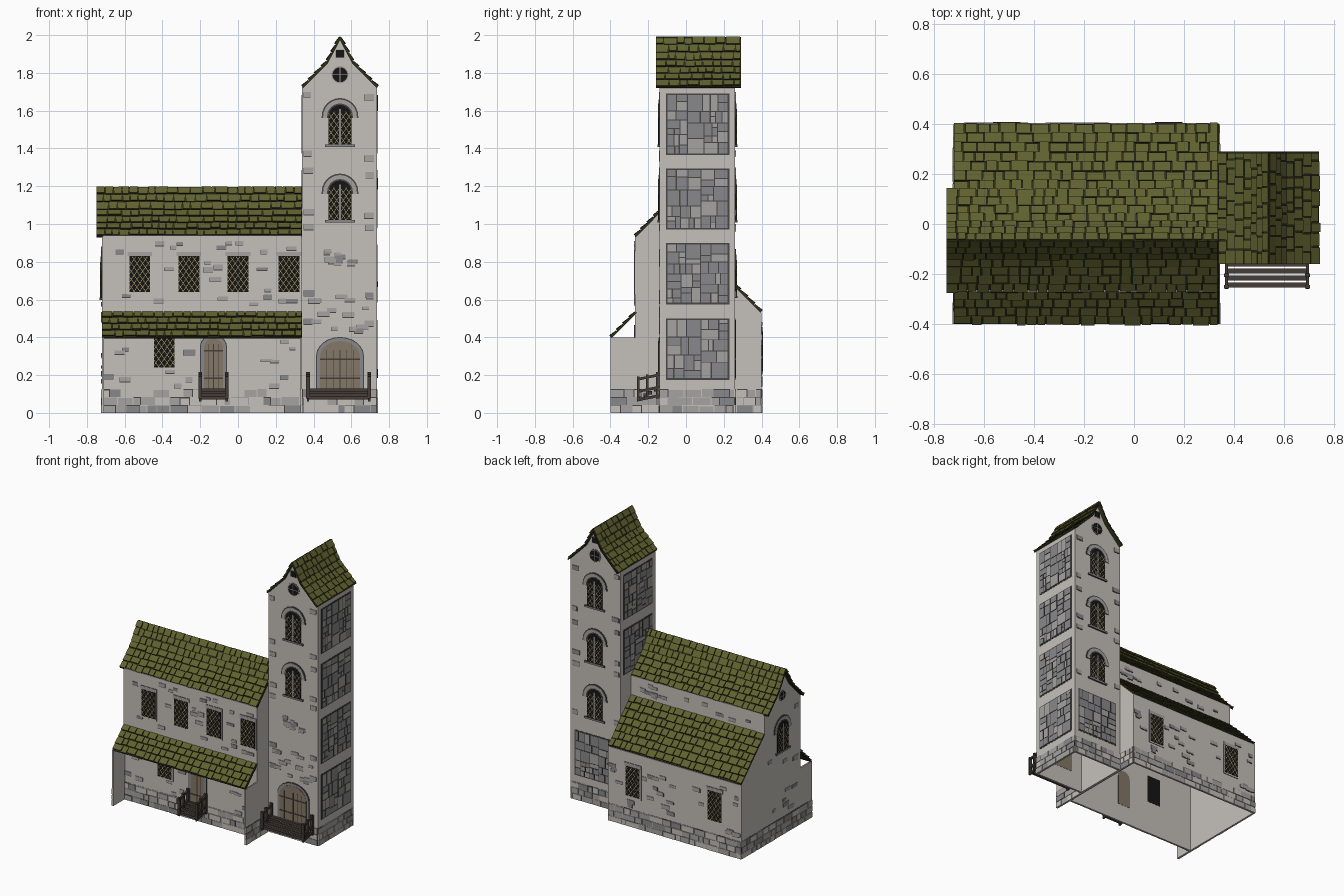
import bpy, bmesh, math, random
from mathutils import Vector

if "Cube" in bpy.data.objects:
    bpy.data.objects.remove(bpy.data.objects["Cube"])
random.seed(7)

# ---- palette (sRGB bytes -> linear) ----
def lin(c):
    c /= 255
    return c / 12.92 if c <= 0.04045 else ((c + 0.055) / 1.055) ** 2.4
PALETTE = {"plaster": (197, 192, 186), "light_stone": (166, 164, 162), "mid_stone": (137, 137, 139),
           "mortar": (72, 71, 70), "moss_tile": (96, 98, 47), "roof_gap": (46, 47, 25),
           "dark_wood": (70, 61, 54), "door_wood": (132, 119, 103), "glass": (22, 21, 20), "lead": (172, 158, 112)}
MATS = {}
for n, c in PALETTE.items():
    MATS[n] = bpy.data.materials.new(n)
    MATS[n].diffuse_color = (*map(lin, c), 1)

parts, openings = {}, {}
THROUGH = -.0115               # panes and doors also show inside the hollow shell

# ---- plate: closed prism from a 2D outline on a surface frame ----
def plate(part, fr, pts, d0, d1, mat, side=None):
    bm, slots = parts.setdefault(part, (bmesh.new(), []))
    for m in (mat, side or mat):
        if m not in slots:
            slots.append(m)
    lo = [bm.verts.new(fr(u, v, d0)) for u, v in pts]
    hi = [bm.verts.new(fr(u, v, d1)) for u, v in pts]
    n = len(pts)
    for f in (bm.faces.new(lo[::-1]), bm.faces.new(hi)):
        f.material_index = slots.index(mat)
    for i in range(n):
        j = (i + 1) % n
        bm.faces.new((lo[i], lo[j], hi[j], hi[i])).material_index = slots.index(side or mat)

def rect(u0, v0, u1, v1):
    return [(u0, v0), (u1, v0), (u1, v1), (u0, v1)]

def arch(c, v0, w, h, rise):
    s = v0 + h - rise
    top = [(c + w / 2 * math.cos(a), s + rise * math.sin(a)) for a in (math.pi * i / 12 for i in range(13))]
    return ([(c - w / 2, v0), (c + w / 2, v0)] if h > rise + 1e-4 else []) + top

def disc(c, v, r, n=16):
    return [(c + r * math.cos(2 * math.pi * i / n), v + r * math.sin(2 * math.pi * i / n)) for i in range(n)]

# frames: u is world x or y, v is z, d is outward
front = lambda y: lambda u, v, d: (u, y - d, v)
back = lambda y: lambda u, v, d: (u, y + d, v)
right = lambda x: lambda u, v, d: (x + d, u, v)
left = lambda x: lambda u, v, d: (x - d, u, v)

# ---- masonry ----
def base_course(fr, u0, u1):
    for r in range(3):
        u, v = u0, r * .042
        while u < u1 - .005:
            w = min(random.uniform(.035, .1), u1 - u)
            top = v + random.uniform(.035, .04)
            plate("stone_base", fr, rect(u, v, u + w, v + .042), 0, .0015, random.choice(["mortar", "light_stone", "plaster"]))
            plate("stone_base", fr, rect(u, v, u + w - .005, top), 0, random.uniform(.003, .006),
                  random.choice(["plaster", "plaster", "light_stone", "light_stone", "mid_stone"]))
            u += w

def stone(fr, u, v, w, h):
    for a, b, c, d in openings.get(fr, []):
        if u < c + .01 and u + w > a - .01 and v < d + .01 and v + h > b - .01:
            return
    plate("wall_stones", fr, rect(u - .002, v - .004, u + w - .002, v + h - .003), 0, .002, "mortar")
    plate("wall_stones", fr, rect(u, v, u + w, v + h), 0, .004, random.choice(["light_stone", "mid_stone", "light_stone"]))

def scatter(fr, u0, u1, v0, v1, n):
    for _ in range(n):
        w, h = random.uniform(.03, .065), random.uniform(.014, .028)
        stone(fr, random.uniform(u0, u1 - w), random.uniform(v0, v1 - h), w, h)

def rubble(fr, u0, v0, u1, v1):
    w, h = u1 - u0, v1 - v0
    if max(w, h) > .095 or (max(w, h) > .06 and random.random() < .45):
        k = random.uniform(.33, .67)
        if w > h:
            rubble(fr, u0, v0, u0 + w * k, v1); rubble(fr, u0 + w * k, v0, u1, v1)
        else:
            rubble(fr, u0, v0, u1, v0 + h * k); rubble(fr, u0, v0 + h * k, u1, v1)
    else:
        plate("rubble_panels", fr, rect(u0 + .002, v0 + .003, u1 - .004, v1 - .002), 0, random.uniform(.003, .005),
              random.choice(["mid_stone", "mid_stone", "light_stone"]), "mortar")

def rubble_panel(fr, u0, v0, u1, v1):
    plate("rubble_panels", fr, rect(u0, v0, u1, v1), 0, .0015, "mortar")
    rubble(fr, u0 + .006, v0 + .006, u1 - .006, v1 - .006)
    openings.setdefault(fr, []).append((u0, v0, u1, v1))

# ---- windows ----
def lattice(fr, u0, v0, u1, v1, d, step=.042, k=1.4):
    w, h = u1 - u0, v1 - v0
    for i in range(1, int((h + k * w) / step) + 1):
        c = i * step - k * w
        a, b = max(0, -c / k), min(w, (h - c) / k)
        if b - a > .006:
            for s in (1, -1):
                m = lambda x: u0 + x if s == 1 else u1 - x
                t = .005
                plate("window_lattice", fr, [(m(a), v0 + k * a + c), (m(b), v0 + k * b + c),
                      (m(b), v0 + k * b + c - t), (m(a), v0 + k * a + c - t)], d, d + .001, "lead")

def square_window(fr, c, v0, h=.20, w=.11):
    openings.setdefault(fr, []).append((c - w / 2, v0, c + w / 2, v0 + h + .02))
    plate("window_frames", fr, rect(c - w / 2 - .01, v0 - .012, c + w / 2 + .01, v0 + h + .025), 0, .004, "plaster", "mortar")
    plate("window_frames", fr, rect(c - w / 2 - .01, v0 + h, c + w / 2 + .01, v0 + h + .022), 0, .005, "light_stone")
    plate("window_panes", fr, rect(c - w / 2, v0, c + w / 2, v0 + h), THROUGH, .0065, "glass")
    lattice(fr, c - w / 2, v0, c + w / 2, v0 + h, .007)

def arched_window(fr, c, v0, w=.12, h=.21):
    openings.setdefault(fr, []).append((c - .095, v0 - .01, c + .095, v0 + h + .035))
    s = v0 + h - w / 2
    for r, d, m in ((.097, .004, "mortar"), (.089, .006, "light_stone"), (.068, .007, "mortar")):
        plate("window_frames", fr, arch(c, s - .01, 2 * r, r + .01, r), 0, d, m)
    plate("window_panes", fr, arch(c, v0, w, h, w / 2), THROUGH, .008, "glass")
    for u0 in (c - w / 2, c + .005):
        lattice(fr, u0, v0, u0 + w / 2 - .005, s + .025, .0083)
    plate("window_frames", fr, rect(c - .005, v0, c + .005, v0 + h - .02), 0, .0095, "mid_stone")
    plate("window_frames", fr, rect(c - .08, v0 - .012, c + .08, v0), 0, .012, "mid_stone", "mortar")

def round_window(fr, c, v, r=.04):
    openings.setdefault(fr, []).append((c - r, v - r, c + r, v + r))
    plate("window_frames", fr, disc(c, v, r + .006), 0, .004, "light_stone", "mortar")
    plate("window_panes", fr, disc(c, v, r), THROUGH, .006, "glass")
    for q in (rect(c - r, v - .002, c + r, v + .002), rect(c - .002, v - r, c + .002, v + r)):
        plate("window_frames", fr, q, 0, .008, "light_stone")

# ---- doors and steps ----
def door(fr, c, v0, w, h, rise, planks):
    openings.setdefault(fr, []).append((c - w / 2 - .02, v0, c + w / 2 + .02, v0 + h + .02))
    plate("door_frames", fr, arch(c, v0, w + .044, h + .022, rise + .02), 0, .004, "mortar")
    plate("door_frames", fr, arch(c, v0, w + .034, h + .017, rise + .016), 0, .006, "mid_stone")
    plate("doors", fr, arch(c, v0, w, h, rise), THROUGH, .0075, "door_wood", "dark_wood")
    for i in range(1, planks):
        u = c - w / 2 + w * i / planks
        t = .003 if i * 2 == planks else .0012
        plate("doors", fr, rect(u - t, v0, u + t, v0 + h - rise * .6), 0, .0085, "dark_wood")
    for v in (v0 + .05, v0 + h - rise - .02):
        plate("doors", fr, rect(c - w / 2, v, c + w / 2, v + .008), 0, .0095, "dark_wood")

def steps(name, u0, u1, wall_y):
    for i in range(4):
        y, z = wall_y - .02 - i * .028, .13 - i * .014
        plate(name, front(y), rect(u0, z - .018, u1, z), -.009, .010, "dark_wood")
    for x in (u0, u1):
        side = right(x)
        for k in (.012, .065, .112):
            y = wall_y - k
            plate(name, side, rect(y - .007, .075, y + .007, .22 - k * .25), -.010, .010, "dark_wood")
        for z in (.085, .13, .195):
            plate(name, side, [(wall_y - .12, z - .025), (wall_y, z), (wall_y, z + .014), (wall_y - .12, z - .011)],
                  -.006, .006, "dark_wood")

# ---- tiled roof slopes ----
def slope(part, axis, lo, hi, prof, rows):
    pts = [Vector(p) for p in prof]
    lens = [(b - a).length for a, b in zip(pts, pts[1:])]
    total = sum(lens)
    def frame(tilt):
        def fr(u, t, d):
            s, i = t * total, 0
            while i < len(lens) - 1 and s > lens[i]:
                s -= lens[i]; i += 1
            dv = (pts[i + 1] - pts[i]).normalized()
            if tilt:
                d *= 1 - .6 * ((t * rows - .01) % 1)
            p = pts[i] + dv * s + Vector((-dv.y, dv.x)) * (d if dv.x > 0 else -d)
            return (u, p.x, p.y) if axis == "x" else (p.x, u, p.y)
        return fr
    t = 0
    for l in lens:
        plate(part, frame(False), rect(lo, t, hi, t + l / total - 1e-5), -.008, 0, "roof_gap")
        t += l / total
    for r in range(rows):
        u = lo
        while u < hi - .002:
            w = random.uniform(.035, .075)
            if hi - u - w < .02:
                w = hi - u
            plate(part, frame(True), rect(u, (r + .04 + random.uniform(0, .18)) / rows, u + w - .005, (r + 1) / rows), 0,
                  random.uniform(.008, .013), "moss_tile", "roof_gap")
            u += w

RY, TX = -.065, .54            # nave ridge y, tower ridge x
for s in (-1, 1):
    slope("nave_roof", "x", -.75, .34, [(RY + s * .205, .935), (RY + s * .078, 1.065), (RY, 1.195)], 7)
    slope("tower_roof", "y", -.16, .29, [(TX + s * .2, 1.725), (TX + s * .07, 1.857), (TX, 1.99)], 7)
slope("porch_roof", "x", -.72, .34, [(-.40, .40), (-.265, .535)], 4)
slope("aisle_roof", "x", -.72, .34, [(.40, .535), (.135, .80)], 7)

# ---- nave walls (open below) ----
nF, nB, nL, nR = front(-.27), back(.40), left(-.72), right(.34)
end = [(-.40, 0), (-.40, .40), (-.27, .40), (-.27, .93), (RY - .078, 1.057), (RY, 1.185), (RY + .078, 1.057),
       (.14, .93), (.14, .785), (.40, .53), (.40, 0)]
plate("nave_end_wall_left", nL, end, -.01, 0, "plaster")
plate("nave_end_wall_right", nR, end, -.01, -.001, "plaster")
plate("nave_front_wall", nF, rect(-.715, 0, .335, .94), -.01, 0, "plaster")
plate("nave_back_wall", nB, rect(-.715, 0, .335, .53), -.01, 0, "plaster")
clerestory = back(.14)
plate("clerestory_wall", clerestory, rect(-.715, .75, .335, .94), -.01, 0, "plaster")

# ---- tower walls ----
tF, tB, tL, tR = front(-.14), back(.26), left(.34), right(.735)
gable = [(.34, 0), (.735, 0), (.735, 1.725), (TX + .07, 1.85), (TX, 1.98), (TX - .07, 1.85), (.34, 1.725)]
for n, fr in (("tower_front_wall", tF), ("tower_back_wall", tB)):
    plate(n, fr, gable, -.01, 0, "plaster")
for n, fr in (("tower_left_wall", tL), ("tower_right_wall", tR)):
    plate(n, fr, rect(-.135, 0, .255, 1.725), -.01, 0, "plaster")

# ---- openings ----
for x in (-.52, -.26, 0, .27):
    square_window(nF, x, .64, .19)
square_window(nF, -.39, .24, .20)
for x in (.14, -.51):
    square_window(nB, x, .22, .21)
arched_window(nL, RY, .61)
round_window(nL, RY, 1.0, .03)
for fr, levels in ((tF, (1.42, 1.02)), (tB, (1.42, 1.02, .62))):
    for z in levels:
        arched_window(fr, TX, z)
    round_window(fr, TX, 1.79)
    plate("window_frames", fr, rect(TX - .026, 1.879, TX + .026, 1.925), 0, .004, "light_stone")
    plate("window_panes", fr, rect(TX - .021, 1.882, TX + .021, 1.922), THROUGH, .006, "glass")
door(nF, -.13, .13, .10, .265, .05, 4)
door(tF, TX, .13, .21, .25, .08, 6)
steps("nave_door_steps", -.20, -.06, -.27)
steps("tower_door_steps", .37, .695, -.14)

# ---- rubble panels on the tower ----
for i, (a, b) in enumerate(((.175, .50), (.575, .90), (.97, 1.295), (1.365, 1.69))):
    rubble_panel(tR, -.105, a, .23, b)
    if i > 1:
        rubble_panel(tL, -.105, a, .23, b)
rubble_panel(tB, .375, .175, .705, .50)

# ---- base courses and loose stones ----
for fr, a, b in ((nF, -.72, .34), (nB, -.72, .34), (nL, -.40, .40), (nR, -.40, -.15), (nR, .27, .40),
                 (tF, .34, .735), (tB, .34, .735), (tR, -.14, .26)):
    base_course(fr, a, b)
scatter(nF, -.72, .33, .56, .92, 42)
scatter(nF, -.72, .33, .13, .40, 24)
scatter(nB, -.72, .34, .13, .50, 30)
scatter(clerestory, -.71, .33, .82, .92, 14)
scatter(nL, -.25, .12, .15, .92, 20)
scatter(tF, .44, .65, .78, .87, 10)
scatter(tF, .35, .73, .42, .66, 14)
for fr in (tF, tB):
    for z in (.47, .62, .97, 1.05, 1.27, 1.36, 1.67):
        stone(fr, .35, z, random.uniform(.035, .06), .03)
        w = random.uniform(.035, .06)
        stone(fr, .72 - w, z - random.uniform(0, .03), w, .03)

# ---- turn every part into an object ----
for name, (bm, slots) in parts.items():
    bmesh.ops.recalc_face_normals(bm, faces=bm.faces)
    me = bpy.data.meshes.new(name)
    bm.to_mesh(me)
    bm.free()
    for m in slots:
        me.materials.append(MATS[m])
    bpy.context.collection.objects.link(bpy.data.objects.new(name, me))

for m in bpy.data.materials:
    if m.users and not m.is_grease_pencil:
        m.use_nodes = True
        m.node_tree.nodes["Principled BSDF"].inputs["Base Color"].default_value = m.diffuse_color
